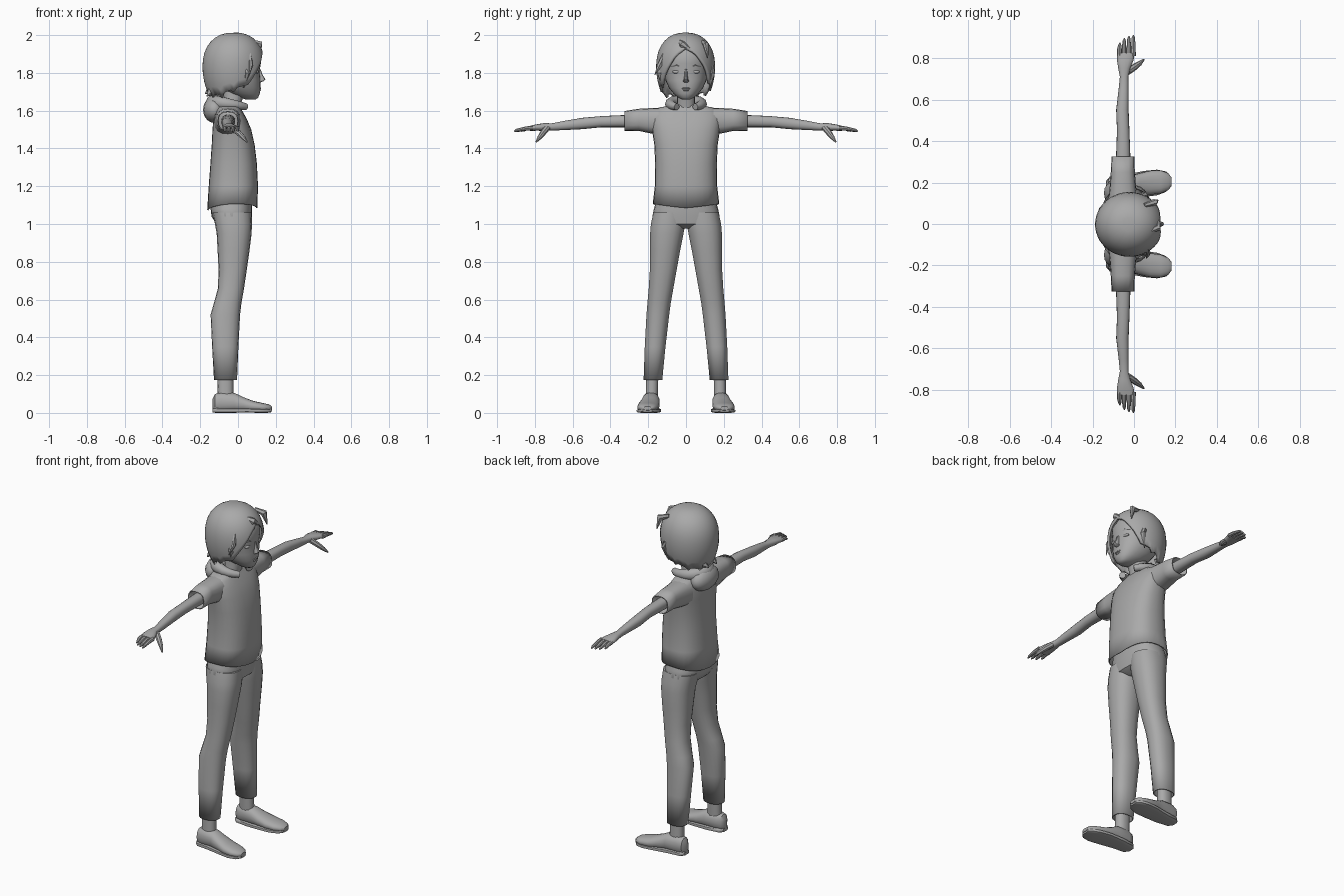
import bpy, bmesh, math
from mathutils import Vector

grey = bpy.data.materials.new("plain_grey")
grey.diffuse_color = (0.4, 0.4, 0.4, 1)


def finish(name, bm, mirror=False, thick=0, angle=40):
    bmesh.ops.recalc_face_normals(bm, faces=bm.faces[:])
    me = bpy.data.meshes.new(name)
    bm.to_mesh(me)
    bm.free()
    ob = bpy.data.objects.new(name, me)
    bpy.context.collection.objects.link(ob)
    me.materials.append(grey)
    bpy.ops.object.select_all(action='DESELECT')
    ob.select_set(True)
    bpy.context.view_layer.objects.active = ob
    bpy.ops.object.shade_smooth_by_angle(angle=math.radians(angle))
    if thick:
        s = ob.modifiers.new("Thickness", 'SOLIDIFY')
        s.thickness, s.offset = thick, -1
    if mirror:
        m = ob.modifiers.new("Mirror", 'MIRROR')
        m.use_axis = (False, True, False)
    return ob


def skin(bm, rings, cap0, cap1):
    vs = [[bm.verts.new(p) for p in r] for r in rings]
    n = len(vs[0])
    for a, b in zip(vs, vs[1:]):
        for i in range(n):
            j = (i + 1) % n
            bm.faces.new((a[i], a[j], b[j], b[i]))
    if cap0:
        bm.faces.new(vs[0])
    if cap1:
        bm.faces.new(vs[-1][::-1])


def loft(name, axis, rings, n=20, e=2.3, cap0=True, cap1=True, tilt=None, **kw):
    """Rings are (t, a0, a1, b0, b1): place on the axis and extents on the other two."""
    out = []
    for k, (t, a0, a1, b0, b1) in enumerate(rings):
        ring = []
        for i in range(n):
            w = 2 * math.pi * i / n
            c, s = math.cos(w), math.sin(w)
            a = (a0 + a1) / 2 + (a1 - a0) / 2 * math.copysign(abs(c) ** (2 / e), c)
            b = (b0 + b1) / 2 + (b1 - b0) / 2 * math.copysign(abs(s) ** (2 / e), s)
            p = [a, b]
            p.insert(axis, t + (tilt(c, s) if tilt and k == 0 else 0))
            ring.append(p)
        out.append(ring)
    bm = bmesh.new()
    skin(bm, out, cap0, cap1)
    return finish(name, bm, **kw)


def tube(name, pts, n=8, flat=1.0, **kw):
    """Tapered tube through (x, y, z, radius) points."""
    ps = [Vector(p[:3]) for p in pts]
    out = []
    for i, p in enumerate(ps):
        d = ps[min(i + 1, len(ps) - 1)] - ps[max(i - 1, 0)]
        q = d.to_track_quat('Z', 'Y')
        r = pts[i][3]
        out.append([p + q @ Vector((r * flat * math.cos(2 * math.pi * k / n),
                                    r * math.sin(2 * math.pi * k / n), 0)) for k in range(n)])
    bm = bmesh.new()
    skin(bm, out, True, True)
    return finish(name, bm, **kw)


def ball(name, loc, size, **kw):
    bm = bmesh.new()
    bmesh.ops.create_uvsphere(bm, u_segments=16, v_segments=10, radius=1)
    for v in bm.verts:
        v.co = Vector(loc) + Vector(a * b for a, b in zip(v.co, size))
    return finish(name, bm, **kw)


# shirt body, with a hem that rises at the sides
loft("shirt", 2, [
    (1.085, -.163, .102, -.176, .176), (1.2, -.155, .106, -.165, .165),
    (1.32, -.146, .1, -.163, .163), (1.42, -.139, .088, -.168, .168),
    (1.5, -.135, .07, -.18, .18), (1.56, -.13, .045, -.188, .188),
    (1.6, -.12, .022, -.175, .175), (1.618, -.11, .012, -.135, .135),
    (1.63, -.09, .008, -.06, .06)], n=28, e=2.5, cap0=False,
    tilt=lambda c, s: .022 * abs(s) - .012 * max(-c, 0), thick=.006)

# sleeves
loft("sleeves", 1, [
    (.11, -.125, .02, 1.47, 1.617), (.18, -.117, .01, 1.478, 1.614),
    (.25, -.112, .004, 1.493, 1.61), (.325, -.108, .002, 1.493, 1.598)],
    n=16, e=2.6, cap1=False, mirror=True, thick=.006)

# arms and palms
loft("arms", 1, [
    (.2, -.09, -.015, 1.51, 1.58), (.34, -.086, -.018, 1.512, 1.576),
    (.45, -.082, -.022, 1.512, 1.571), (.55, -.086, -.026, 1.502, 1.562),
    (.65, -.074, -.026, 1.497, 1.545), (.71, -.068, -.027, 1.495, 1.533),
    (.75, -.076, -.018, 1.493, 1.534), (.79, -.082, -.002, 1.494, 1.528),
    (.825, -.08, .004, 1.492, 1.52)], n=16, mirror=True)

# fingers and thumbs
for k, (x, end) in enumerate(((-.07, .873), (-.048, .895), (-.025, .905), (-.003, .91))):
    tube("finger_%d" % (k + 1), [
        (x, .81, 1.508, .012), (x, .845, 1.506, .011),
        (x * .98, end - .012, 1.496, .008), (x * .97, end, 1.491, .003)], mirror=True)
tube("thumb", [(-.03, .735, 1.51, .017), (.0, .755, 1.485, .016),
               (.028, .775, 1.458, .012), (.048, .793, 1.434, .004)], mirror=True)

# trousers
loft("hips", 2, [
    (.975, -.06, .03, -.03, .03), (1.0, -.115, .068, -.16, .16),
    (1.04, -.14, .073, -.178, .178), (1.08, -.145, .075, -.17, .17),
    (1.13, -.135, .075, -.155, .155)], n=24, e=2.5)
loft("trouser_legs", 2, [
    (.175, -.127, -.005, .125, .225), (.35, -.137, .002, .108, .219),
    (.52, -.145, .011, .088, .21), (.58, -.128, .018, .08, .205),
    (.66, -.106, .032, .066, .198), (.76, -.103, .047, .048, .192),
    (.86, -.108, .061, .03, .192), (.95, -.113, .072, .012, .191),
    (1.0, -.122, .074, .002, .187), (1.06, -.135, .072, .0, .174)],
    n=18, e=2.3, cap0=False, mirror=True, thick=.006)

# ankles and shoes
loft("ankles", 2, [
    (.05, -.11, -.02, .15, .215), (.12, -.108, -.025, .147, .213),
    (.25, -.11, -.025, .145, .21)], n=14, mirror=True)
loft("shoes", 0, [
    (-.135, .17, .2, .015, .075), (-.122, .152, .221, .006, .1),
    (-.09, .141, .231, .004, .11), (-.02, .139, .234, .005, .107),
    (.03, .139, .246, .006, .083), (.08, .141, .257, .004, .064),
    (.13, .148, .258, .005, .053), (.165, .163, .245, .008, .045),
    (.18, .182, .225, .014, .034)], n=18, e=2.3, mirror=True)
loft("soles", 0, [
    (-.134, .162, .21, .002, .022), (-.115, .143, .23, 0, .026),
    (-.04, .133, .238, 0, .026), (.05, .131, .256, .002, .024),
    (.11, .138, .262, 0, .022), (.155, .155, .253, 0, .022),
    (.178, .18, .228, .004, .022)], n=16, e=4, mirror=True)

# hood rolled behind the neck
arc = []
for k in range(17):
    w = math.radians(-144 + 18 * k)
    back = (1 + math.cos(w)) / 2
    arc.append((-.035 - .095 * math.cos(w), .083 * math.sin(w),
                1.62 + .025 * math.sin(math.pi * k / 16), .016 + .024 * back))
tube("hood_collar", arc, n=10)
ball("hood_pouch", (-.125, 0, 1.605), (.06, .108, .07))

# neck, head and face
loft("neck", 2, [(1.57, -.09, .01, -.06, .06), (1.63, -.075, .015, -.047, .047),
                 (1.72, -.08, .04, -.047, .047)], n=16)
loft("head", 2, [
    (1.658, .045, .092, -.018, .018), (1.668, .015, .106, -.04, .04),
    (1.69, -.045, .115, -.066, .066), (1.72, -.09, .119, -.09, .09),
    (1.76, -.12, .118, -.108, .108), (1.81, -.14, .114, -.116, .116),
    (1.85, -.145, .121, -.119, .119), (1.9, -.14, .117, -.117, .117),
    (1.95, -.11, .085, -.095, .095), (1.98, -.06, .03, -.04, .04)], n=28, e=2.2)
loft("nose", 2, [(1.75, .1, .12, -.014, .014), (1.757, .1, .138, -.016, .016),
                 (1.767, .1, .145, -.012, .012), (1.79, .1, .13, -.008, .008),
                 (1.82, .1, .119, -.006, .006)], n=10)
ball("eyes", (.099, .05, 1.805), (.011, .023, .009), mirror=True)
tube("eyebrows", [(.112, .025, 1.833, .003), (.108, .05, 1.84, .005),
                  (.09, .078, 1.834, .002)], n=6, mirror=True)
ball("upper_lip", (.114, 0, 1.718), (.009, .024, .005))
ball("lower_lip", (.113, 0, 1.709), (.009, .018, .006))

# hair cap, with its lower edge set by direction round the head
edge = [(-180, 1.69), (-120, 1.69), (-85, 1.725), (-60, 1.74), (-42, 1.81), (-20, 1.89),
        (0, 1.925), (20, 1.9), (42, 1.83), (60, 1.745), (85, 1.73), (120, 1.7), (180, 1.69)]


def hair_edge(deg):
    for (a, za), (b, zb) in zip(edge, edge[1:]):
        if a <= deg <= b:
            return za + (zb - za) * (deg - a) / (b - a)


bm = bmesh.new()
rows, cols = 12, 48
rings = []
for r in range(1, rows + 1):
    ring = []
    for c in range(cols):
        deg = -180 + 360 * c / cols
        w = math.radians(deg)
        low = hair_edge(deg) - (.018 if c % 4 == 0 and abs(deg) > 60 else 0)
        z = low + (2 - low) * math.cos(r / rows * math.pi / 2)
        t = (z - 1.83) / .17
        s = (1 - t ** 2.3) ** (1 / 2.3) if t > 0 else 1 - .3 * t * t
        ring.append((-.022 + .152 * s * math.cos(w), -.002 + .142 * s * math.sin(w), z))
    rings.append(ring)
skin(bm, rings, True, False)
finish("hair", bm, thick=.014, angle=50)

# loose locks at the fringe, sides and nape
locks = [
    [(.06, -.115, 1.9, .012), (.07, -.14, 1.84, .014), (.06, -.165, 1.79, .002)],
    [(.03, .13, 1.87, .01), (.05, .137, 1.8, .02), (.03, .125, 1.72, .003)],
    [(.03, -.13, 1.87, .01), (.05, -.135, 1.8, .02), (.03, -.12, 1.72, .003)],
    [(.05, .09, 1.965, .012), (.1, .105, 1.95, .02), (.115, .115, 1.88, .003)],
    [(.06, -.04, 1.97, .012), (.115, -.02, 1.95, .02), (.12, .04, 1.91, .003)],
    [(-.12, .05, 1.74, .02), (-.15, .04, 1.705, .02), (-.175, .03, 1.69, .002)],
    [(-.12, -.05, 1.74, .02), (-.145, -.05, 1.7, .02), (-.165, -.06, 1.675, .002)],
    [(-.1, 0, 1.72, .025), (-.13, 0, 1.685, .025), (-.15, 0, 1.655, .003)]]
for k, pts in enumerate(locks):
    tube("hair_lock_%d" % (k + 1), pts, n=6, flat=.8)
